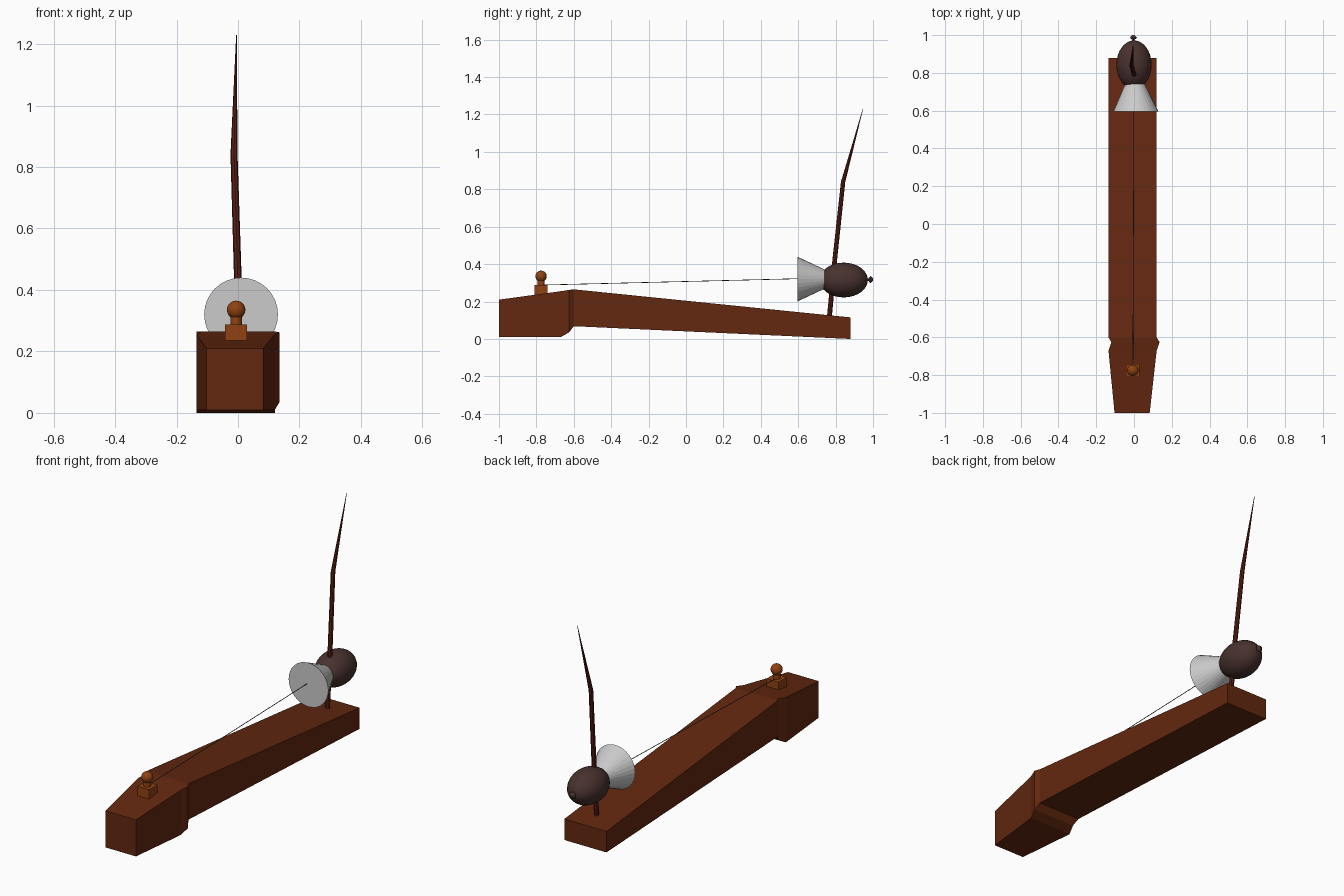
import bpy, bmesh
from mathutils import Vector, Matrix

if "Cube" in bpy.data.objects:
    bpy.data.objects.remove(bpy.data.objects["Cube"])


def material(name, rgb):
    m = bpy.data.materials.new(name)
    m.diffuse_color = (*rgb, 1)
    m.use_nodes = True
    m.node_tree.nodes["Principled BSDF"].inputs["Base Color"].default_value = m.diffuse_color
    return m


BODY = material("red_wood", (0.125, 0.021, 0.005))
PEG = material("light_wood", (0.28, 0.055, 0.006))
GOURD = material("dark_shell", (0.065, 0.032, 0.028))
ROD = material("rod_wood", (0.1, 0.014, 0.007))
WIRE = material("wire", (0.06, 0.06, 0.06))


def finish(name, bm, mat=None):
    bmesh.ops.recalc_face_normals(bm, faces=bm.faces[:])
    me = bpy.data.meshes.new(name)
    bm.to_mesh(me)
    bm.free()
    ob = bpy.data.objects.new(name, me)
    bpy.context.collection.objects.link(ob)
    if mat:
        me.materials.append(mat)
    return ob


def skin(bm, rings):
    """Join vertex rings into a closed tube."""
    rings = [[bm.verts.new(p) for p in r] for r in rings]
    n = len(rings[0])
    for a, b in zip(rings, rings[1:]):
        for i in range(n):
            j = (i + 1) % n
            bm.faces.new((a[i], a[j], b[j], b[i]))
    bm.faces.new(rings[0])
    bm.faces.new(rings[-1])


def box_loft(name, sections, mat):
    """sections: (y, x0, x1, z0, z1)"""
    bm = bmesh.new()
    skin(bm, [[(x0, y, z0), (x1, y, z0), (x1, y, z1), (x0, y, z1)]
              for y, x0, x1, z0, z1 in sections])
    return finish(name, bm, mat)


def tube(name, path, sides, mat=None, axis=None):
    """path: (x, y, z, radius); rings face the given axis or the path direction."""
    bm = bmesh.new()
    d = Vector(axis or (Vector(path[-1][:3]) - Vector(path[0][:3])))
    rot = d.to_track_quat('Z', 'Y')
    rings = []
    for x, y, z, r in path:
        ring = []
        for i in range(sides):
            p = Vector((r, 0, 0))
            p.rotate(Matrix.Rotation(6.2831853 * i / sides, 3, 'Z'))
            ring.append(Vector((x, y, z)) + rot @ p)
        rings.append(ring)
    skin(bm, rings)
    return finish(name, bm, mat)


def ball(name, centre, size, mat, rot):
    bm = bmesh.new()
    m = Matrix.Translation(centre) @ rot @ Matrix.Diagonal((*size, 1))
    bmesh.ops.create_uvsphere(bm, u_segments=32, v_segments=16, radius=1, matrix=m)
    ob = finish(name, bm, mat)
    ob.data.shade_smooth()
    return ob


# Sound box: head block and long tapering beam
box_loft("head_block", [(-1, -0.103, 0.083, 0.01, 0.21),
                        (-0.67, -0.135, 0.12, 0.01, 0.255),
                        (-0.625, -0.12, 0.135, 0.035, 0.262),
                        (-0.6, -0.135, 0.12, 0.068, 0.265)], BODY)
box_loft("long_beam", [(-0.6, -0.135, 0.12, 0.068, 0.265),
                       (0.88, -0.135, 0.12, 0, 0.115)], BODY)

# Peg on the head: block, neck and ball
box_loft("peg_base", [(-0.81, -0.042, 0.03, 0.225, 0.288),
                      (-0.74, -0.042, 0.03, 0.225, 0.288)], PEG)
tube("peg_neck", [(-0.006, -0.775, 0.285, 0.019), (-0.006, -0.775, 0.318, 0.019)], 24, PEG)
ball("peg_ball", (-0.006, -0.775, 0.335), (0.03, 0.03, 0.03), PEG, Matrix())

# String
tube("string", [(-0.006, -0.775, 0.288, 0.0018), (0, 0.72, 0.325, 0.0018)], 8, WIRE)

# Flared horn, with a closed front, and gourd resonator behind it
tube("horn", [(0.01, 0.595, 0.32, 0.12), (0.005, 0.74, 0.32, 0.052)], 32, None, (0, 1, 0))
ball("gourd", (0, 0.843, 0.315), (0.093, 0.093, 0.129), GOURD, Matrix.Rotation(-1.5708, 4, 'X'))
tube("gourd_stem", [(-0.003, 0.96, 0.316, 0.01), (-0.003, 0.976, 0.317, 0.006),
                    (-0.003, 0.985, 0.317, 0.019), (-0.003, 0.99, 0.317, 0.016),
                    (-0.003, 1.0, 0.317, 0.006)], 12, GOURD, (0, 1, 0))

# Bent flexible rod, tapering to a point
tube("rod", [(0.004, 0.765, 0.1, 0.013), (0.0, 0.795, 0.42, 0.0125),
             (-0.013, 0.84, 0.84, 0.0115), (-0.005, 0.946, 1.23, 0.001)], 8, ROD, (0, 0.1, 1))
